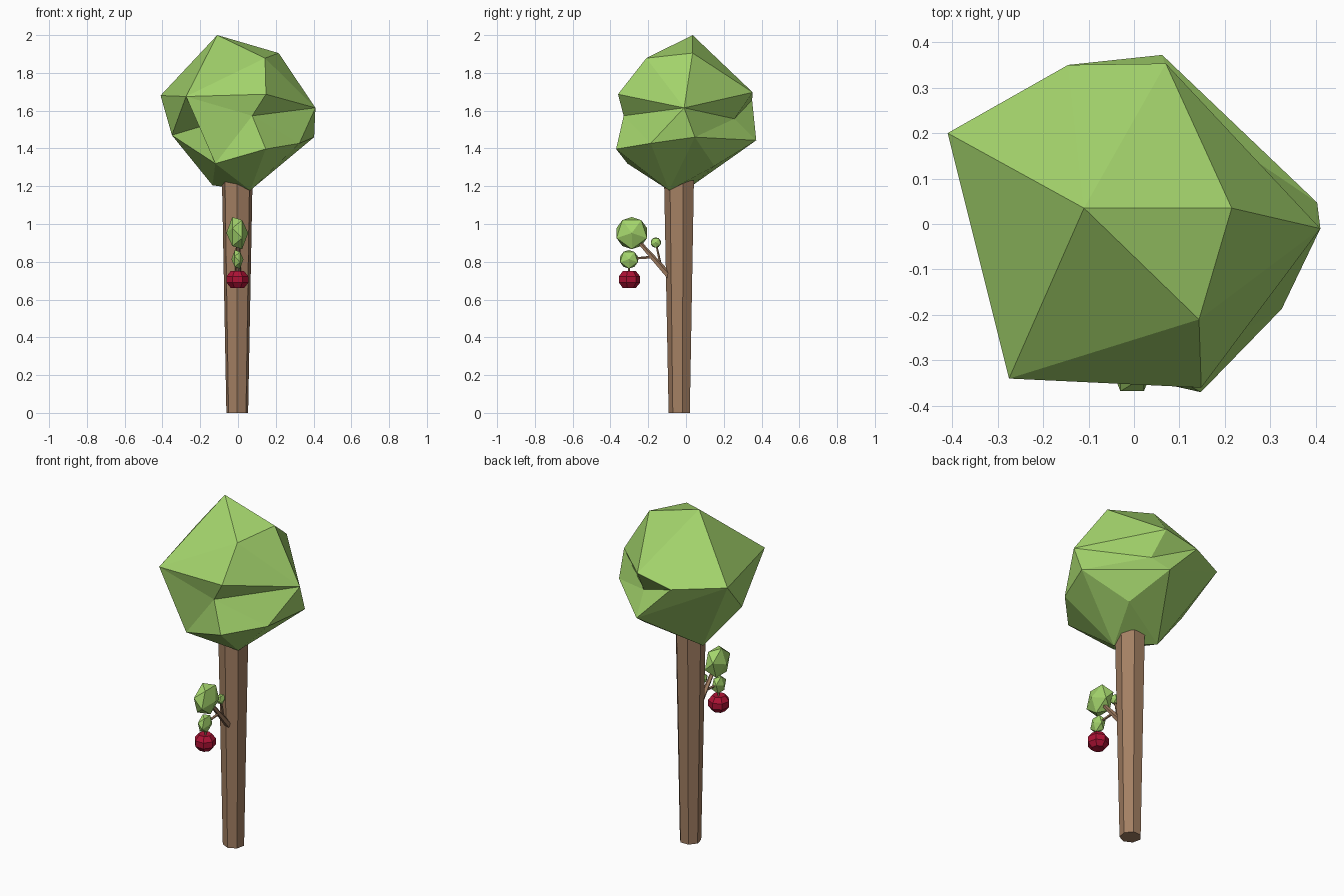
import bpy, bmesh, math
from mathutils import Vector, Matrix

if "Cube" in bpy.data.objects:
    bpy.data.objects.remove(bpy.data.objects["Cube"])


def material(name, rgb):
    m = bpy.data.materials.new(name)
    m.diffuse_color = (*rgb, 1)
    m.use_nodes = True
    m.node_tree.nodes["Principled BSDF"].inputs["Base Color"].default_value = m.diffuse_color
    return m


LEAF = material("leaf_green", (0.37, 0.66, 0.15))
BARK = material("bark_brown", (0.37, 0.215, 0.125))
FRUIT = material("fruit_red", (0.42, 0.006, 0.035))


def finish(bm, name, mat):
    bmesh.ops.recalc_face_normals(bm, faces=bm.faces[:])
    me = bpy.data.meshes.new(name)
    bm.to_mesh(me)
    bm.free()
    me.materials.append(mat)
    ob = bpy.data.objects.new(name, me)
    bpy.context.collection.objects.link(ob)
    return ob


def rod(name, a, b, r1, r2, sides, spin=0.0):
    """Tapered faceted rod from a to b."""
    a, b = Vector(a), Vector(b)
    d = b - a
    bm = bmesh.new()
    bmesh.ops.create_cone(bm, cap_ends=True, segments=sides, radius1=r1,
                          radius2=r2, depth=d.length)
    turn = Vector((0, 0, 1)).rotation_difference(d).to_matrix().to_4x4()
    bm.transform(Matrix.Translation((a + b) / 2) @ turn @ Matrix.Rotation(spin, 4, 'Z'))
    return finish(bm, name, BARK)


def leaf_ball(name, centre, size):
    """Faceted leaf clump with its pole along x."""
    bm = bmesh.new()
    bmesh.ops.create_icosphere(bm, subdivisions=1, radius=1)
    bm.transform(Matrix.Translation(centre) @ Matrix.Diagonal((*size, 1))
                 @ Matrix.Rotation(math.pi / 2, 4, 'Y'))
    return finish(bm, name, LEAF)


# Canopy: hull of the outer corners, then dented at three places
corners = {
    'A': (-.11, .035, 2.0), 'B': (.215, .035, 1.905), 'C': (.143, -.21, 1.878),
    'D': (.41, -.01, 1.615), 'E': (-.41, .20, 1.68), 'F': (-.275, -.34, 1.675),
    'G': (.148, -.36, 1.687), 'I': (.403, .047, 1.46), 'J': (.147, -.37, 1.397),
    'K': (.325, -.187, 1.427), 'L': (.16, .15, 1.307), 'M': (.065, -.09, 1.178),
    'N': (-.12, -.31, 1.32), 'O': (-.35, -.02, 1.47), 'R': (.07, .353, 1.697),
    'S': (.062, .372, 1.443), 'T': (-.135, .035, 1.205), 'V': (-.145, .35, 1.656),
}
bm = bmesh.new()
pts = {k: bm.verts.new(p) for k, p in corners.items()}
bmesh.ops.convex_hull(bm, input=bm.verts[:])


def dent(point, ring):
    """Swap the faces lying within the ring of corners for a fan to a sunken point."""
    ring = {pts[k] for k in ring}
    patch = [f for f in bm.faces if all(v in ring for v in f.verts)]
    if not patch:
        return
    rim = [e.verts[:] for e in {e for f in patch for e in f.edges}
           if sum(f in patch for f in e.link_faces) == 1]
    bmesh.ops.delete(bm, geom=patch, context='FACES_KEEP_BOUNDARY'
                     if len(patch) > 1 else 'FACES_ONLY')
    centre = bm.verts.new(point)
    for a, b in rim:
        bm.faces.new((a, b, centre))
    loose = [e for e in bm.edges if not e.link_faces]
    bmesh.ops.delete(bm, geom=loose, context='EDGES')


dent((.075, -.33, 1.573), 'FGDKJN')
dent((.095, .256, 1.557), 'RVSDI')
dent((-.20, -.18, 1.515), 'FON')
finish(bm, "canopy", LEAF)

# Trunk, seven sided and wider at the top
rod("trunk", (-.004, -.033, 0), (-.004, -.033, 1.23), .059, .083, 7, math.pi)

# Side branch and twigs
rod("branch", (0, -.085, .72), (0, -.25, .905), .019, .011, 5)
rod("lower_twig", (0, -.17, .825), (0, -.30, .815), .008, .006, 5)
rod("upper_twig", (0, -.135, .785), (0, -.16, .90), .007, .005, 5)
rod("fruit_stem", (0, -.302, .815), (0, -.302, .71), .005, .005, 5)

# Leaf clumps on the branch
leaf_ball("large_leaf_clump", (-.004, -.287, .952), (.058, .095, .095))
leaf_ball("lower_leaf_clump", (-.003, -.302, .813), (.032, .055, .055))
leaf_ball("small_leaf_clump", (0, -.16, .902), (.022, .031, .031))

# Fruit: squat faceted ball with dimpled poles
bm = bmesh.new()
bmesh.ops.create_uvsphere(bm, u_segments=7, v_segments=5, radius=1)
for v in bm.verts:
    if abs(v.co.z) > .99:
        v.co.z *= .72
bm.transform(Matrix.Translation((-.003, -.302, .706)) @ Matrix.Diagonal((.062, .062, .055, 1)))
finish(bm, "fruit", FRUIT)
